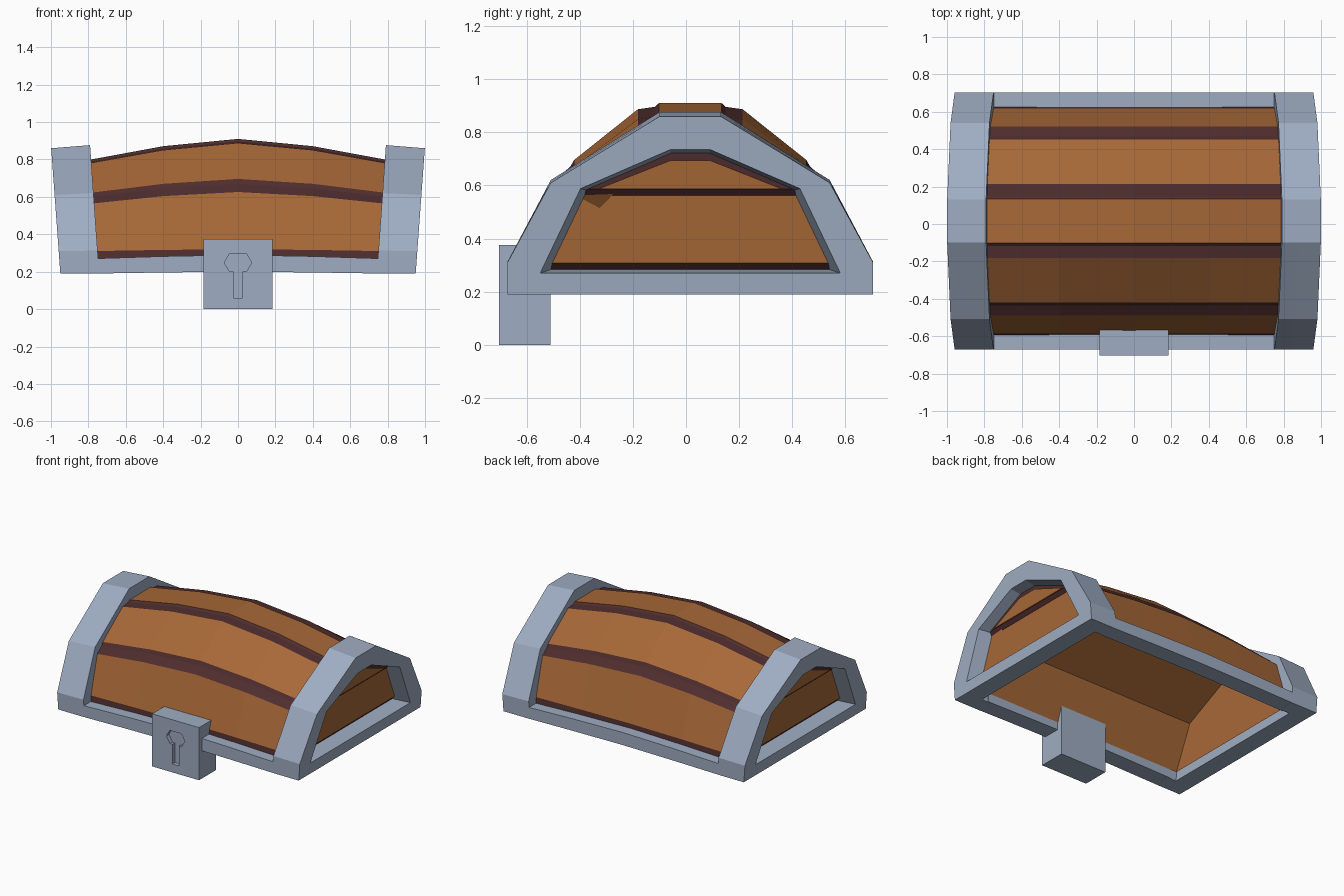
import bpy, bmesh

if "Cube" in bpy.data.objects:
    bpy.data.objects.remove(bpy.data.objects["Cube"], do_unlink=True)

CY = 0.016      # centre line of the lid in y
BASE = 0.19     # underside of the metal frame


def material(name, rgb):
    m = bpy.data.materials.new(name)
    m.use_nodes = True
    m.diffuse_color = (*rgb, 1)
    bsdf = m.node_tree.nodes["Principled BSDF"]
    bsdf.inputs["Base Color"].default_value = (*rgb, 1)
    bsdf.inputs["Roughness"].default_value = 0.8
    return m


METAL = material("blue grey metal", (0.345, 0.415, 0.54))
WOOD = material("warm brown wood", (0.385, 0.138, 0.038))
DARK = material("dark red wood", (0.078, 0.026, 0.027))


def loft(name, sections, mats, caps=True, closed=True, stripes=None, inward=False):
    """Skin a row of matching cross-sections; stripes gives a material per side."""
    bm = bmesh.new()
    rings = [[bm.verts.new(p) for p in s] for s in sections]
    n = len(rings[0])
    for a, b in zip(rings, rings[1:]):
        for i in range(n if closed else n - 1):
            j = (i + 1) % n
            f = bm.faces.new((a[i], a[j], b[j], b[i]))
            if stripes:
                f.material_index = stripes[i]
    if caps:
        bm.faces.new(rings[0])
        bm.faces.new(rings[-1])
    bmesh.ops.recalc_face_normals(bm, faces=bm.faces)
    if inward:
        bmesh.ops.reverse_faces(bm, faces=bm.faces)
    me = bpy.data.meshes.new(name)
    bm.to_mesh(me)
    bm.free()
    for m in mats:
        me.materials.append(m)
    ob = bpy.data.objects.new(name, me)
    bpy.context.collection.objects.link(ob)
    return ob


def mirrored(half):
    """Half profile (y, z) from low to high, completed over the centre line."""
    return [(CY - y, z) for y, z in half] + [(CY + y, z) for y, z in reversed(half)]


def lean(x, y, z, side):
    """End parts lean outward and their tops tip down toward the outside."""
    h = z - BASE
    return (side * (x + h * 0.073), y, z + (0.95 - x) * h * 0.12)


# Bowed plank barrel; each dark strip drops steeply from the plank above it
half = [(0.61, 0.27), (0.602, 0.32), (0.505, 0.626), (0.452, 0.67), (0.437, 0.696),
        (0.197, 0.887), (0.133, 0.896), (0.118, 0.91)]
half_stripes = [1, 0, 1, 1, 0, 1, 1]
bow = [(-0.84, 0.815), (-0.4, 0.94), (0, 1), (0.4, 0.94), (0.84, 0.815)]
loft("plank_barrel",
     [[(x, y, 0.26 + (z - 0.26) * f) for y, z in mirrored(half)] for x, f in bow],
     [WOOD, DARK], caps=False, closed=False,
     stripes=half_stripes + [0] + half_stripes[::-1])

# Hollow inside of the lid, open at the bottom
lining = mirrored([(0.562, 0.25), (0.455, 0.568), (0.10, 0.752)])
loft("inner_lining",
     [[lean(0.812, y, z, side) for y, z in lining] for side in (-1, 1)],
     [WOOD], closed=False, inward=True)

# End arches, sills and stepped end panels
outer = mirrored([(0.688, BASE), (0.688, 0.31), (0.525, 0.61), (0.115, 0.86)])
hole_out = mirrored([(0.57, BASE), (0.565, 0.27), (0.413, 0.588), (0.075, 0.735)])
hole_mid = mirrored([(0.57, BASE), (0.525, 0.28), (0.382, 0.575), (0.07, 0.707)])
hole_inner = mirrored([(0.57, BASE), (0.57, 0.27), (0.464, 0.576), (0.11, 0.765)])
arch_steps = [(0.742, hole_inner), (0.829, hole_inner), (0.831, hole_mid), (0.95, hole_out)]

# Rows of the end panel: depth, height, half width
panel_rows = [(0.825, 0.262, 0.56), (0.835, 0.284, 0.56), (0.855, 0.306, 0.55),
              (0.855, 0.558, 0.43), (0.875, 0.583, 0.42), (0.875, 0.74, 0.12),
              (0.825, 0.74, 0.12)]
upper = mirrored([(0.345, 0.584), (0.075, 0.69)])

for side, label in ((1, "left"), (-1, "right")):
    loft(f"{label}_end_arch",
         [[lean(x, y, z, side) for y, z in outer + hole[::-1]] for x, hole in arch_steps],
         [METAL])
    loft(f"{label}_end_sill",
         [[lean(x, y, z, side) for y, z in mirrored([(0.575, BASE), (0.575, top)])]
          for x, top in ((0.82, 0.283), (0.95, 0.27))], [METAL])
    loft(f"{label}_end_panel",
         [[lean(x, CY + s * w, z, side) for x, z, w in panel_rows] for s in (-1, 1)],
         [WOOD, DARK], stripes=[1, 1, 0, 1, 1, 0, 0])
    loft(f"{label}_upper_end_plank",
         [[lean(x, y, z, side) for y, z in upper] for x in (0.875, 0.881)], [WOOD])

# Long rails, slightly raised in the middle
for side, label in ((-1, "front"), (1, "back")):
    sections = []
    for x, k in ((-0.77, 0), (-0.4, 0.6), (0, 1), (0.4, 0.6), (0.77, 0)):
        z0, z1 = BASE + 0.01 * k, 0.27 + 0.02 * k
        sections.append([(x, CY + side * y, z) for y, z in
                         ((0.565, z0), (0.688, z0), (0.688, z1), (0.565, z1))])
    loft(f"{label}_rail", sections, [METAL])

# Lock block with a sunken keyhole
block = [(-0.185, 0), (0.185, 0), (0.185, 0.376), (-0.185, 0.376)]
lock = loft("lock_block", [[(x, y, z) for x, z in block] for y in (-0.704, -0.51)], [METAL])
key_half = [(0.025, 0.06), (0.025, 0.2), (0.045, 0.2), (0.073, 0.248), (0.047, 0.294)]
key = [(-x, z) for x, z in key_half] + [(x, z) for x, z in reversed(key_half)]
cutter = loft("keyhole_cutter", [[(x, y, z) for x, z in key] for y in (-0.75, -0.675)], [METAL])
cutter.hide_render = True
cutter.hide_viewport = True
cut = lock.modifiers.new("keyhole", 'BOOLEAN')
cut.operation = 'DIFFERENCE'
cut.solver = 'EXACT'
cut.object = cutter
